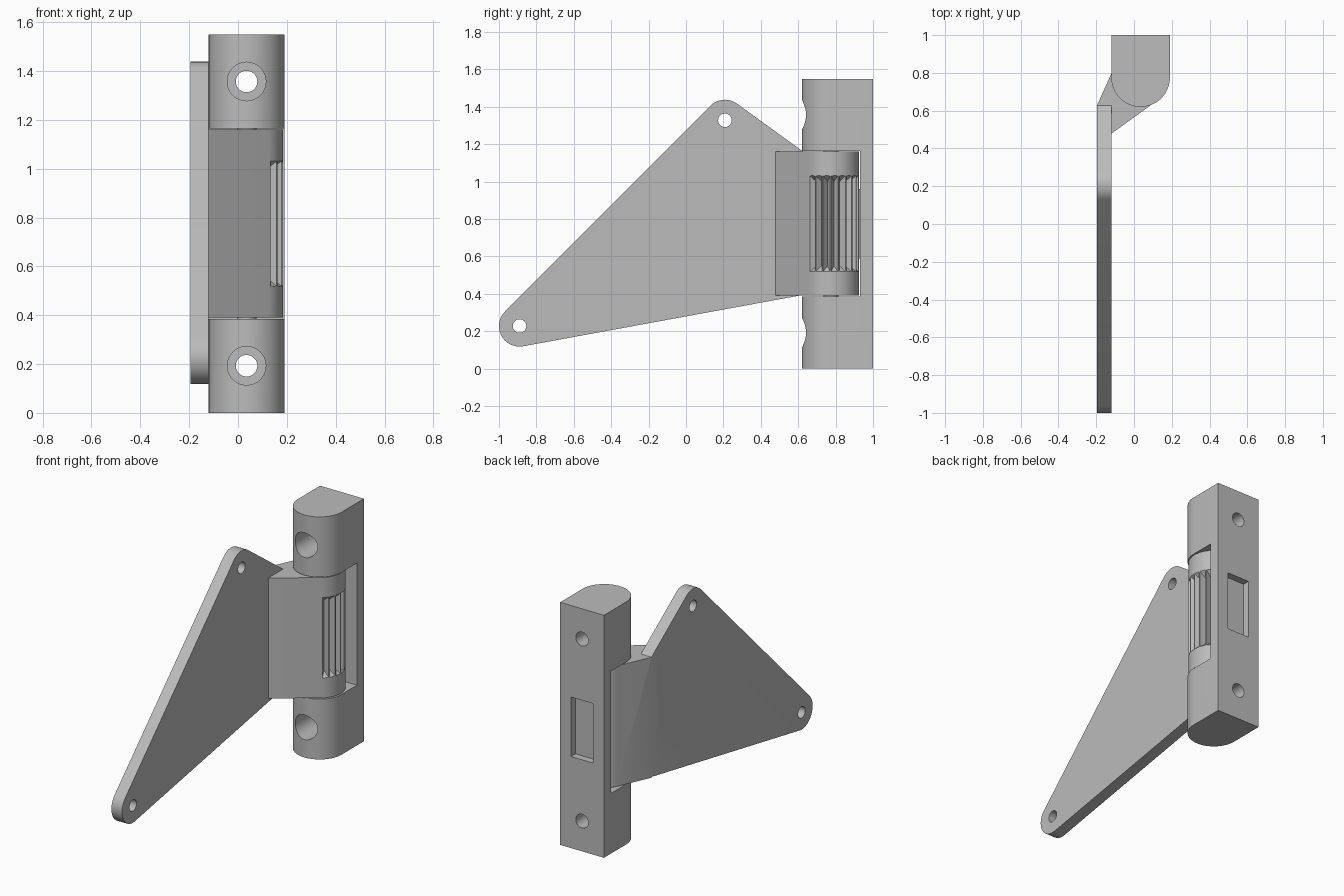
import bpy, bmesh, math
from mathutils import Vector
from mathutils.geometry import convex_hull_2d

if "Cube" in bpy.data.objects:
    bpy.data.objects.remove(bpy.data.objects["Cube"])

grey = bpy.data.materials.new("light grey")
grey.diffuse_color = (0.5, 0.5, 0.5, 1)
grey.use_nodes = True
grey.node_tree.nodes["Principled BSDF"].inputs["Base Color"].default_value = grey.diffuse_color

CX, CY, R = 0.035, 0.775, 0.15      # hinge axis and knuckle radius
MID = 0.775                         # mid height


def finish(name, bm):
    bmesh.ops.recalc_face_normals(bm, faces=bm.faces)
    me = bpy.data.meshes.new(name)
    bm.to_mesh(me)
    bm.free()
    ob = bpy.data.objects.new(name, me)
    bpy.context.collection.objects.link(ob)
    me.materials.append(grey)
    return ob


def prism(name, pts, axis, lo, hi):
    """Extrude a closed 2D outline along an axis."""
    place = {"x": lambda p, t: (t, p[0], p[1]),
             "y": lambda p, t: (p[0], t, p[1]),
             "z": lambda p, t: (p[0], p[1], t)}[axis]
    bm = bmesh.new()
    a = [bm.verts.new(place(p, lo)) for p in pts]
    b = [bm.verts.new(place(p, hi)) for p in pts]
    bm.faces.new(a)
    bm.faces.new(b)
    n = len(pts)
    for i in range(n):
        bm.faces.new((a[i], a[(i + 1) % n], b[(i + 1) % n], b[i]))
    return finish(name, bm)


def arc(cx, cy, r, a0=0, a1=352.5, n=48):
    return [(cx + r * math.cos(math.radians(a0 + (a1 - a0) * i / (n - 1))),
             cy + r * math.sin(math.radians(a0 + (a1 - a0) * i / (n - 1)))) for i in range(n)]


def box(name, x0, x1, y0, y1, z0, z1):
    return prism(name, [(x0, y0), (x1, y0), (x1, y1), (x0, y1)], "z", z0, z1)


def combine(ob, tools, op="DIFFERENCE"):
    for t in tools:
        m = ob.modifiers.new(op, "BOOLEAN")
        m.operation, m.solver, m.object = op, "EXACT", t
    bpy.context.view_layer.update()
    me = bpy.data.meshes.new_from_object(
        ob.evaluated_get(bpy.context.evaluated_depsgraph_get()))
    ob.modifiers.clear()
    ob.data = me
    for t in tools:
        bpy.data.objects.remove(t)


def smooth(ob):
    bpy.ops.object.select_all(action="DESELECT")
    ob.select_set(True)
    bpy.context.view_layer.objects.active = ob
    bpy.ops.object.shade_smooth_by_angle(angle=math.radians(25))


# Mounting block: D-shaped column with knuckle recess, screw holes and back pocket
block = prism("mounting_block", [(0.19, 1.0), (-0.12, 1.0)] + arc(CX, CY, 0.155, 180, 360, 33),
              "z", 0, 1.55)
cuts = [box("recess_cutter", -0.3, 0.4, 0.5, 0.93, 0.385, 1.165),
        box("pocket_cutter", CX - 0.078, CX + 0.078, 0.955, 1.1, 0.585, 0.965)]
for z in (0.193, 1.357):
    cuts.append(prism("hole_cutter", arc(CX, z, 0.044), "y", 0.5, 1.1))
    cuts.append(prism("counterbore_cutter", arc(CX, z, 0.079), "y", 0.5, 0.87))
combine(block, cuts)
smooth(block)

# Detent rib on the recess wall, resting in the rearmost groove
prism("detent_rib", [(CX - 0.02, 0.94), (CX - 0.012, 0.915), (CX + 0.012, 0.915), (CX + 0.02, 0.94)],
      "z", 0.59, 0.96)

# Hinge pins bridging the gaps above and below the knuckle
for name, z in (("lower_pin", 0.387), ("upper_pin", 1.163)):
    smooth(prism(name, arc(CX, CY, 0.04), "z", z - 0.02, z + 0.02))


def tangent(p, side):
    """Angle in degrees where the tangent from p touches the knuckle."""
    d = Vector((p[0] - CX, p[1] - CY))
    return math.degrees(math.atan2(d.y, d.x) + side * math.acos(R / d.length)) % 360


# Knuckle: round barrel with tangent faces meeting the plate
left, front = (-0.195, 0.63), (-0.12, 0.478)
knuckle = prism("knuckle_and_plate",
                [left, (-0.16, 0.5), front]
                + arc(CX, CY, R, tangent(front, 1), tangent(left, -1) + 360, 49),
                "z", 0.39, 1.16)

# Triangular plate with two rounded, drilled corners
corners = ((-0.89, 0.228), (0.208, 1.328))
pts = [q for c in corners for q in arc(c[0], c[1], 0.11)] + [(0.63, 0.395), (0.63, 1.158)]
plate = prism("plate", [pts[i] for i in convex_hull_2d(pts)], "x", -0.195, -0.12)
combine(knuckle, [plate], "UNION")
cuts = [prism("hole_cutter", arc(c[0], c[1], 0.036), "x", -0.4, 0.1) for c in corners]

# V grooves with sloped ends around the barrel
for k in range(9):
    a = math.radians(-42 + 16.5 * k)
    out, side = Vector((math.cos(a), math.sin(a), 0)), Vector((-math.sin(a), math.cos(a), 0))
    bm = bmesh.new()
    for s in (-1, 1):
        bm.verts.new(Vector((CX, CY, MID + s * 0.225)) + out * 0.115)
        for w in (-0.03, 0.03):
            bm.verts.new(Vector((CX, CY, MID + s * 0.275)) + out * 0.17 + side * w)
    bmesh.ops.convex_hull(bm, input=bm.verts)
    cuts.append(finish("groove_cutter", bm))
combine(knuckle, cuts)
smooth(knuckle)
